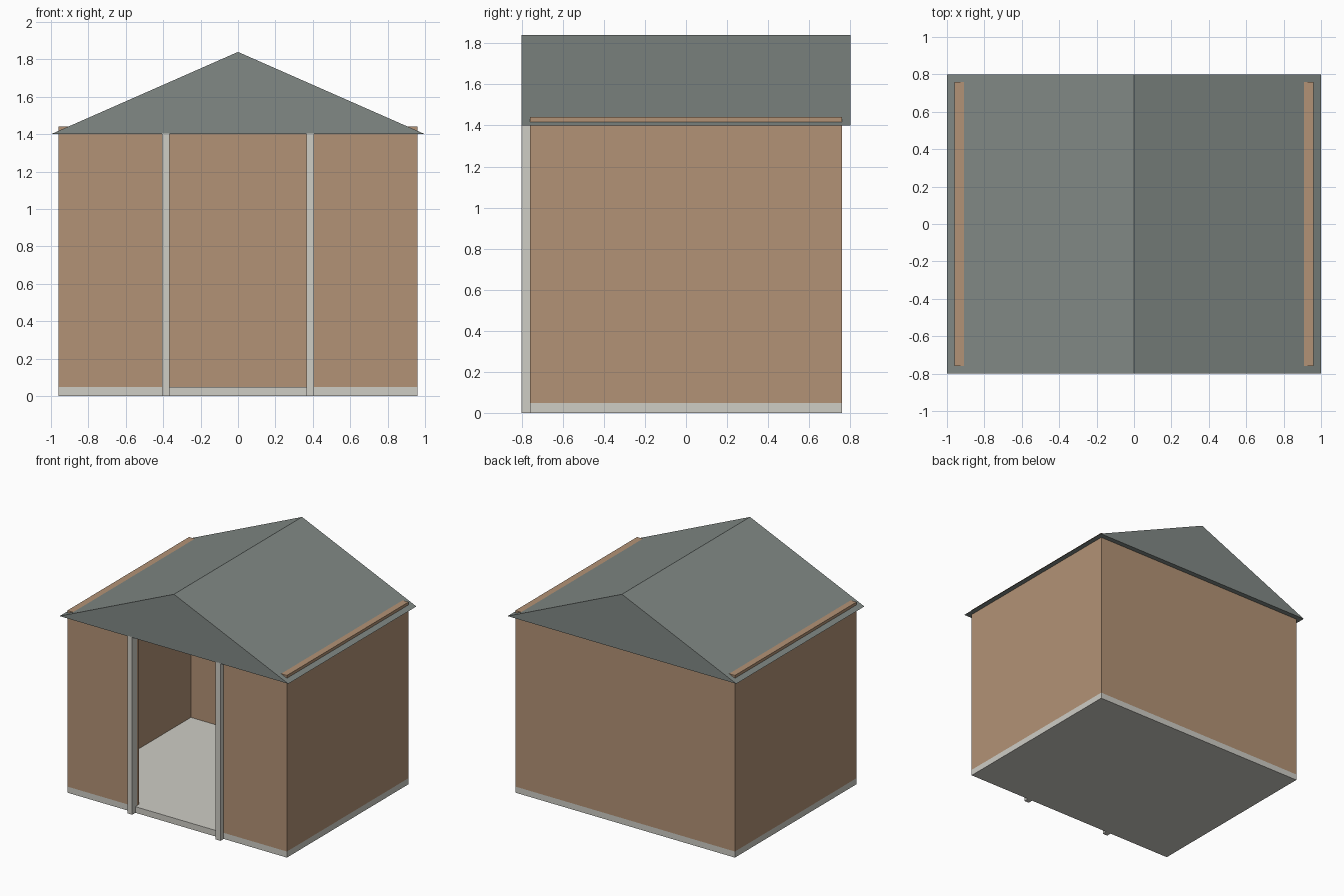
import bpy
import bmesh

if "Cube" in bpy.data.objects:
    bpy.data.objects.remove(bpy.data.objects["Cube"])


def material(name, rgb):
    m = bpy.data.materials.new(name)
    m.diffuse_color = (*rgb, 1.0)
    m.use_nodes = True
    m.node_tree.nodes["Principled BSDF"].inputs["Base Color"].default_value = m.diffuse_color
    return m


timber = material("tan_timber", (0.45, 0.29, 0.18))
slate = material("grey_green_roofing", (0.22, 0.25, 0.235))
pale = material("pale_grey", (0.62, 0.61, 0.56))


def finish(name, bm, mat):
    bmesh.ops.recalc_face_normals(bm, faces=bm.faces)
    me = bpy.data.meshes.new(name)
    bm.to_mesh(me)
    bm.free()
    me.materials.append(mat)
    ob = bpy.data.objects.new(name, me)
    bpy.context.collection.objects.link(ob)
    return ob


def box(name, x, y, z, mat):
    """Box from (min, max) ranges on each axis."""
    bm = bmesh.new()
    bmesh.ops.create_cube(bm, size=1.0)
    for v in bm.verts:
        v.co = [r[0] if c < 0 else r[1] for c, r in zip(v.co, (x, y, z))]
    return finish(name, bm, mat)


HX, HY = 0.96, 0.76        # wall half extents
T = 0.052                  # wall thickness
FLOOR, TOP = 0.048, 1.44   # floor level and wall top
DOOR = 0.365               # half width of the doorway
EAVE, RIDGE = 1.40, 1.84

# Floor slab
box("floor_slab", (-HX, HX), (-HY, HY), (0, FLOOR), pale)

# Back wall
box("back_wall", (-HX + T, HX - T), (HY - T, HY), (FLOOR, TOP), timber)

# Side walls, front panels and door posts, mirrored left and right
for side, s in (("left", -1), ("right", 1)):
    def span(a, b):
        return tuple(sorted((s * a, s * b)))
    box(side + "_wall", span(HX - T, HX), (-HY, HY), (FLOOR, TOP), timber)
    box(side + "_front_panel", span(DOOR + 0.003, HX - T), (-HY, -HY + T),
        (FLOOR, TOP), timber)
    box(side + "_door_post", span(DOOR, DOOR + 0.042), (-0.80, -0.74),
        (0, EAVE + 0.005), pale)

# Solid gable roof: triangular profile extruded front to back
bm = bmesh.new()
profile = [(-1, EAVE), (1, EAVE), (0, RIDGE)]
face = bm.faces.new([bm.verts.new((x, -0.8, z)) for x, z in profile])
ext = bmesh.ops.extrude_face_region(bm, geom=[face], use_keep_orig=True)
moved = [g for g in ext["geom"] if isinstance(g, bmesh.types.BMVert)]
bmesh.ops.translate(bm, verts=moved, vec=(0, 1.6, 0))
finish("gable_roof", bm, slate)
